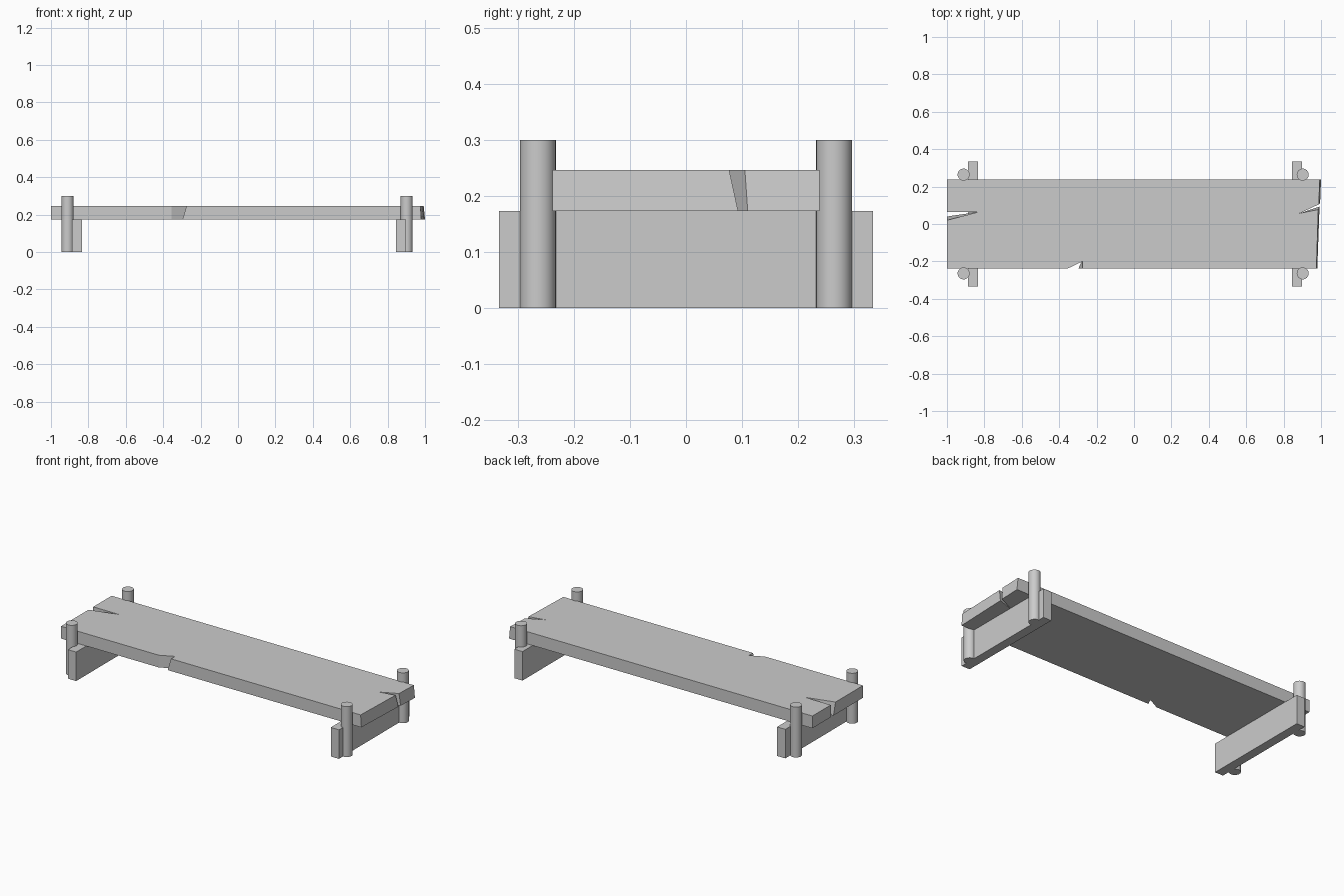
import bpy, bmesh, math

if "Cube" in bpy.data.objects:
    bpy.data.objects.remove(bpy.data.objects["Cube"], do_unlink=True)

grey = bpy.data.materials.new("plain grey")
grey.use_nodes = True
colour = (0.6, 0.6, 0.6, 1)
grey.diffuse_color = colour
grey.node_tree.nodes["Principled BSDF"].inputs["Base Color"].default_value = colour


def finish(bm, name):
    bmesh.ops.recalc_face_normals(bm, faces=bm.faces)
    mesh = bpy.data.meshes.new(name)
    bm.to_mesh(mesh)
    bm.free()
    mesh.materials.append(grey)
    obj = bpy.data.objects.new(name, mesh)
    bpy.context.collection.objects.link(obj)
    return obj


def loft(name, lower, upper, z0, z1):
    """Solid between two outlines with matching corners."""
    bm = bmesh.new()
    low = [bm.verts.new((x, y, z0)) for x, y in lower]
    top = [bm.verts.new((x, y, z1)) for x, y in upper]
    bm.faces.new(low[::-1])
    bm.faces.new(top)
    for i in range(len(low)):
        j = (i + 1) % len(low)
        bm.faces.new((low[i], low[j], top[j], top[i]))
    return finish(bm, name)


def post(name, x, y):
    bm = bmesh.new()
    bmesh.ops.create_cone(bm, cap_ends=True, segments=32, radius1=0.032,
                          radius2=0.032, depth=0.3)
    obj = finish(bm, name)
    obj.location = (x, y, 0.15)
    bpy.ops.object.select_all(action='DESELECT')
    obj.select_set(True)
    bpy.context.view_layer.objects.active = obj
    bpy.ops.object.shade_smooth_by_angle(angle=math.radians(40))


# Plank with a split at each end and a chip in the front edge
upper = [(-1, -0.238), (-0.355, -0.238), (-0.275, -0.2), (-0.275, -0.238),
         (0.975, -0.238), (0.985, 0.077), (0.885, 0.057), (0.988, 0.105),
         (0.993, 0.238), (-1, 0.238), (-1, 0.065), (-0.83, 0.065), (-1, 0.02)]
lower = [(-1, -0.238), (-0.355, -0.238), (-0.28, -0.2), (-0.297, -0.238),
         (0.98, -0.238), (0.992, 0.093), (0.885, 0.057), (0.995, 0.11),
         (1, 0.238), (-1, 0.238), (-1, 0.065), (-0.83, 0.065), (-1, 0.04)]
loft("seat_plank", lower, upper, 0.173, 0.246)

# Cross boards and round posts at both ends
for side, board_x, post_x in (("right", -0.861, -0.911), ("left", 0.872, 0.902)):
    outline = [(board_x + sx * 0.027, sy * 0.333)
               for sx, sy in ((-1, -1), (1, -1), (1, 1), (-1, 1))]
    loft(side + "_support_board", outline, outline, 0, 0.173)
    for end, sign in (("front", -1), ("back", 1)):
        post(f"{end}_{side}_post", post_x, sign * 0.264)
